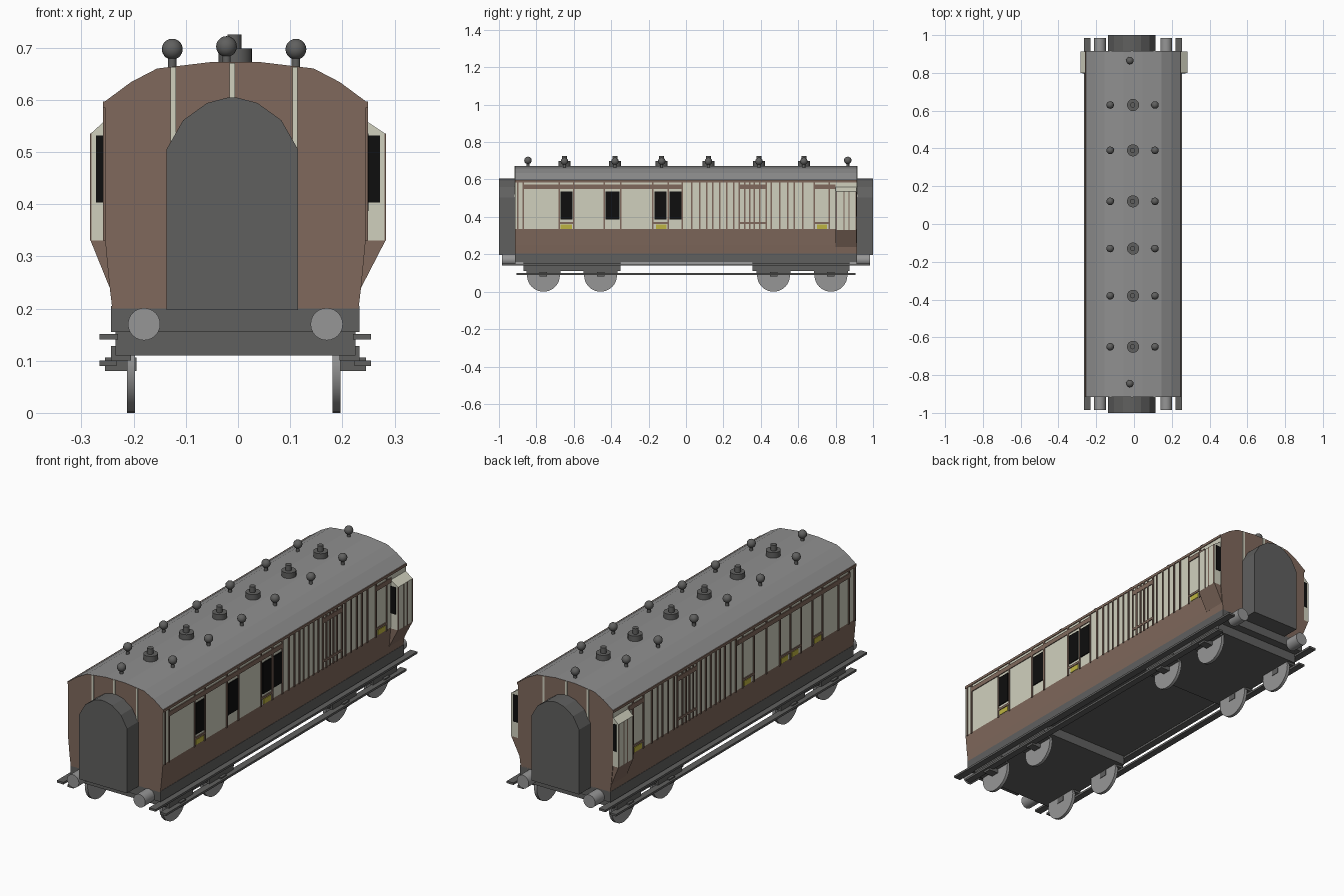
import bpy, bmesh, math
from mathutils import Matrix, Vector

if "Cube" in bpy.data.objects:
    bpy.data.objects.remove(bpy.data.objects["Cube"])


def srgb(r, g, b):
    f = lambda c: (c / 255 / 12.92) if c < 11 else ((c / 255 + 0.055) / 1.055) ** 2.4
    return (f(r), f(g), f(b), 1)


def material(name, *rgb):
    m = bpy.data.materials.new(name)
    m.diffuse_color = srgb(*rgb)
    m.use_nodes = True
    m.node_tree.nodes["Principled BSDF"].inputs["Base Color"].default_value = m.diffuse_color
    return m


BROWN = material("brown_paint", 128, 105, 92)
CREAM = material("cream_paint", 208, 208, 190)
DARK = material("dark_grey", 96, 96, 95)
ROOF = material("roof_grey", 143, 143, 143)
STEEL = material("steel_grey", 150, 150, 150)
BLACK = material("window_black", 14, 14, 14)
YELLOW = material("yellow_paint", 190, 180, 65)
CX = -0.005   # the body sits a touch left of centre


def finish(name, bm, mats, rule=None, smooth=False):
    bmesh.ops.recalc_face_normals(bm, faces=bm.faces)
    bm.normal_update()
    if rule:
        for f in bm.faces:
            f.material_index = rule(f)
    me = bpy.data.meshes.new(name)
    bm.to_mesh(me)
    bm.free()
    for m in mats:
        me.materials.append(m)
    ob = bpy.data.objects.new(name, me)
    bpy.context.collection.objects.link(ob)
    if smooth:
        bpy.context.view_layer.objects.active = ob
        ob.select_set(True)
        bpy.ops.object.shade_smooth_by_angle(angle=math.radians(35))
        ob.select_set(False)
    return ob


def boxes(name, spans, mat):
    """One object from many (x0, x1, y0, y1, z0, z1) boxes."""
    bm = bmesh.new()
    for x0, x1, y0, y1, z0, z1 in spans:
        m = Matrix.Translation(((x0 + x1) / 2, (y0 + y1) / 2, (z0 + z1) / 2))
        m = m @ Matrix.Diagonal((abs(x1 - x0), y1 - y0, z1 - z0, 1))
        bmesh.ops.create_cube(bm, size=1, matrix=m)
    return finish(name, bm, [mat])


def prism(name, profile, y0, y1, mats, rule=None):
    """Extrude an x-z outline along y."""
    bm = bmesh.new()
    a = [bm.verts.new((x, y0, z)) for x, z in profile]
    b = [bm.verts.new((x, y1, z)) for x, z in profile]
    bm.faces.new(a)
    bm.faces.new(b)
    for i in range(len(a)):
        j = (i + 1) % len(a)
        bm.faces.new((a[i], a[j], b[j], b[i]))
    return finish(name, bm, mats, rule)


def cylinders(name, items, axis, mat, sides=24):
    """One object from many (centre, radius, length) cylinders."""
    bm = bmesh.new()
    rot = Vector((0, 0, 1)).rotation_difference(Vector(axis)).to_matrix().to_4x4()
    for c, r, length in items:
        bmesh.ops.create_cone(bm, cap_ends=True, segments=sides, radius1=r, radius2=r,
                              depth=length, matrix=Matrix.Translation(c) @ rot)
    return finish(name, bm, [mat], smooth=True)


# Body shell: grey roof, cream upper sides, brown lower sides and ends
half = [(0.236, 0.2), (0.242, 0.25), (0.25, 0.335), (0.25, 0.597),
        (0.2, 0.634), (0.15, 0.66), (0.05, 0.672)]
outline = [(CX + x, z) for x, z in half] + [(CX - x, z) for x, z in reversed(half)]


def body_rule(f):
    if f.normal.z > 0.3:
        return 2
    return 1 if abs(f.normal.x) > 0.9 and f.calc_center_median().z > 0.4 else 0


prism("body_shell", outline, -0.915, 0.915, [BROWN, CREAM, ROOF], body_rule)

# Underframe, bogies
boxes("underframe", [(CX - 0.238, CX + 0.238, -0.915, 0.915, 0.155, 0.205)], DARK)
boxes("bogie_frames", [(CX - 0.23, CX + 0.23, y - 0.26, y + 0.26, 0.11, 0.156)
                       for y in (-0.61, 0.615)], DARK)

# Gangway connectors at both ends
gw = [(0.126, 0.197), (0.126, 0.505), (0.094, 0.561), (0.048, 0.594), (0.01, 0.604)]
gangway = [(x - 0.011, z) for x, z in gw] + [(-x - 0.011, z) for x, z in reversed(gw)]
for end, s in (("front", -1), ("rear", 1)):
    prism(end + "_gangway", gangway, *sorted((s * 0.91, s * 1.0)), [DARK])
    # Cream strips on the end wall
    boxes(end + "_end_strips", [(x - 0.005, x + 0.005, *sorted((s * 0.914, s * 0.918)), 0.48, top)
                                for x, top in ((-0.124, 0.663), (-0.011, 0.671), (0.109, 0.663))], CREAM)

# Wheels, buffers
axles = (-0.762, -0.457, 0.468, 0.775)
cylinders("wheels", [((x, y, 0.088), 0.088, 0.015) for x in (-0.205, 0.189) for y in axles],
          (1, 0, 0), STEEL, 32)
cylinders("buffers", [((x, s * 0.948, 0.17), 0.031, 0.074) for x in (-0.18, 0.17) for s in (-1, 1)],
          (0, 1, 0), STEEL)

# Roof ventilators and lamp tops
rows = (-0.65, -0.38, -0.13, 0.12, 0.39, 0.63)
cylinders("ventilator_bases", [((CX, y, 0.68), 0.032, 0.036) for y in rows], (0, 0, 1), DARK, 20)
cylinders("ventilator_caps", [((-0.007, y, 0.705), 0.0135, 0.04) for y in rows], (0, 0, 1), DARK, 16)
knobs = [(x, y, 0.697) for x in (-0.126, 0.111) for y in rows]
knobs += [(-0.022, -0.845, 0.702), (-0.022, 0.865, 0.702)]
cylinders("knob_stems", [((x, y, z - 0.025), 0.008, 0.04) for x, y, z in knobs], (0, 0, 1), DARK, 12)
bm = bmesh.new()
for k in knobs:
    bmesh.ops.create_uvsphere(bm, u_segments=16, v_segments=10, radius=0.02,
                              matrix=Matrix.Translation(k))
finish("knobs", bm, [DARK], smooth=True)

# Vertical beading: the rear half is shared, the front half differs per side
rear_bars = (0.03, 0.073, 0.11, 0.142, 0.18, 0.217, 0.254, 0.286, 0.313, 0.34, 0.366,
             0.393, 0.43, 0.457, 0.5, 0.543, 0.58, 0.623, 0.687, 0.767)
front_bars = {1: (-0.9, -0.87, -0.678, -0.6, -0.436, -0.35, -0.178, -0.094, -0.019),
              -1: (-0.9, -0.86, -0.78, -0.66, -0.585, -0.5, -0.42, -0.34, -0.24, -0.145, -0.06, -0.01)}
yellow_spots = {1: ((-0.67, -0.61), (-0.16, -0.105), (0.7, 0.755)),
                -1: ((-0.65, -0.6), (-0.48, -0.43), (-0.4, -0.35), (-0.12, -0.07), (0.7, 0.755))}
rails = {1: ((-0.678, -0.6), (-0.178, -0.094), (0.286, 0.43), (0.687, 0.767)),
         -1: ((-0.66, -0.585), (-0.5, -0.34), (-0.145, -0.06), (0.286, 0.43), (0.687, 0.767))}

for side, s in (("right", 1), ("left", -1)):
    wall = CX + s * 0.25

    def plate(y0, y1, z0, z1, t=0.004):
        return (*sorted((wall - s * 0.002, wall + s * t)), y0, y1, z0, z1)

    beads = [plate(y - 0.004, y + 0.004, 0.33, 0.585) for y in front_bars[s] + rear_bars]
    beads += [plate(a, b, 0.363, 0.374) for a, b in rails[s]]
    beads += [plate(a, b, 0.55, 0.572) for a, b in ((-0.87, -0.02), (0.286, 0.43), (0.687, 0.8))]
    beads.append(plate(-0.915, 0.915, 0.585, 0.597))
    boxes(side + "_beading", beads, BROWN)
    boxes(side + "_yellow_panels", [plate(a, b, 0.336, 0.36, 0.003) for a, b in yellow_spots[s]], YELLOW)
    if s == 1:
        boxes("right_windows", [plate(a, b, 0.387, 0.535, 0.005) for a, b in
                                ((-0.672, -0.608), (-0.43, -0.355), (-0.168, -0.105), (-0.088, -0.024))], BLACK)

    # Guard's lookout bulging from the side near the rear
    o = s * 0.2825
    prism(side + "_lookout_top", [(wall - s * 0.01, 0.56), (wall, 0.56), (o, 0.535), (o, 0.33),
                                  (wall - s * 0.01, 0.33)], 0.8, 0.912, [CREAM])
    prism(side + "_lookout_base", [(wall - s * 0.01, 0.33), (o, 0.33), (CX + s * 0.241, 0.24),
                                   (CX + s * 0.235, 0.24)], 0.8, 0.912, [BROWN])
    boxes(side + "_lookout_windows", [(*sorted((wall, s * 0.272)), y - 0.002, y + 0.002, 0.403, 0.532)
                                      for y in (0.8, 0.912)], BLACK)
    lk = sorted((o - s * 0.002, o + s * 0.0015))
    boxes(side + "_lookout_beading", [(*lk, y - 0.003, y + 0.003, 0.33, 0.535)
                                      for y in (0.803, 0.845, 0.872, 0.909)], BROWN)

    # Footboards, springs and axle boxes
    boxes(side + "_footboards", [(*sorted((CX + s * 0.225, CX + s * 0.26)), -0.985, 0.985, 0.141, 0.151),
                                 (*sorted((CX + s * 0.228, CX + s * 0.26)), -0.905, 0.905, 0.09, 0.1)], DARK)
    boxes(side + "_springs", [(*sorted((CX + s * 0.2, CX + s * 0.238)), y - 0.09, y + 0.09, 0.1, 0.128)
                              for y in axles], DARK)
    boxes(side + "_axle_boxes", [(*sorted((CX + s * 0.19, CX + s * 0.25)), y - 0.02, y + 0.02, 0.08, 0.106)
                                 for y in axles], DARK)
